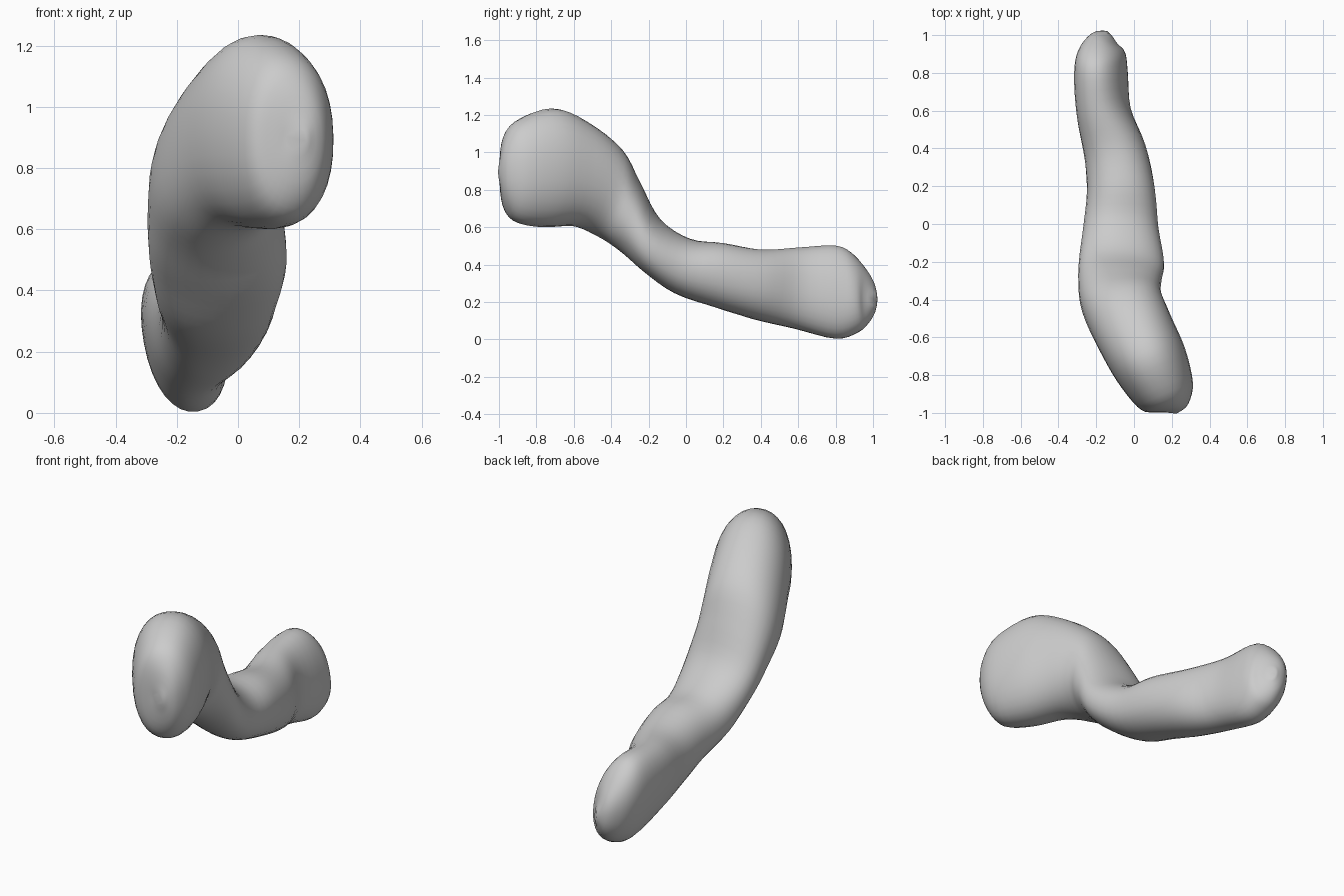
import bpy, bmesh, math
from mathutils import Vector

if "Cube" in bpy.data.objects:
    bpy.data.objects.remove(bpy.data.objects["Cube"])

# Cross-sections front to back: top point, bottom point, half width
S = [
    ((.19, -1.0, .93), (.19, -1.0, .86), .035),
    ((.19, -.975, 1.07), (.19, -.975, .72), .10),
    ((.16, -.90, 1.17), (.17, -.91, .63), .16),
    ((.07, -.72, 1.235), (.11, -.77, .60), .20),
    ((-.01, -.55, 1.17), (.02, -.60, .605), .21),
    ((-.07, -.35, 1.02), (-.06, -.48, .555), .215),
    ((-.08, -.24, .83), (-.07, -.37, .485), .22),
    ((-.05, -.14, .64), (-.08, -.23, .37), .225),
    ((-.05, .02, .535), (-.09, -.06, .25), .20),
    ((-.06, .20, .515), (-.08, .16, .17), .18),
    ((-.12, .40, .48), (-.08, .36, .11), .165),
    ((-.20, .60, .49), (-.12, .58, .06), .14),
    ((-.22, .80, .50), (-.13, .80, .005), .135),
    ((-.21, .90, .45), (-.13, .92, .04), .12),
    ((-.17, .975, .35), (-.13, .975, .10), .08),
    ((-.13, 1.0, .25), (-.12, 1.0, .18), .03),
]
SIDES, STEPS, POW = 32, 4, 0.92


def spline(vals, i, t):
    # Catmull-Rom interpolation between stations
    n = len(vals) - 1
    a, b, c, d = (vals[max(0, min(n, i + k))] for k in (-1, 0, 1, 2))
    return (b * 2 + (c - a) * t + (a * 2 - b * 5 + c * 4 - d) * t * t
            + (b * 3 - a - c * 3 + d) * t ** 3) * 0.5


def spow(v):
    return math.copysign(abs(v) ** POW, v)


tops = [Vector(s[0]) for s in S]
bots = [Vector(s[1]) for s in S]
wid = [s[2] for s in S]
rows = []
for i in range(len(S) - 1):
    for k in range(STEPS):
        rows.append([spline(v, i, k / STEPS) for v in (tops, bots, wid)])
rows.append([tops[-1], bots[-1], wid[-1]])
centres = [(r[0] + r[1]) / 2 for r in rows]

# Curved body lofted through the sections
bm = bmesh.new()
rings = []
for j, (top, bot, w) in enumerate(rows):
    tan = centres[min(j + 3, len(rows) - 1)] - centres[max(j - 3, 0)]
    up = (top - bot) / 2
    side = tan.cross(up).normalized() * w
    ring = []
    for k in range(SIDES):
        a = 2 * math.pi * k / SIDES
        ring.append(bm.verts.new(centres[j] + side * spow(math.cos(a)) + up * spow(math.sin(a))))
    rings.append(ring)
for r0, r1 in zip(rings, rings[1:]):
    for k in range(SIDES):
        n = (k + 1) % SIDES
        bm.faces.new((r0[k], r0[n], r1[n], r1[k]))
# Rounded end caps
bm.faces.new(rings[0])
bm.faces.new(rings[-1])
bmesh.ops.recalc_face_normals(bm, faces=bm.faces)
for f in bm.faces:
    f.smooth = True
mesh = bpy.data.meshes.new("curved_body")
bm.to_mesh(mesh)
bm.free()
body = bpy.data.objects.new("curved_body", mesh)
bpy.context.collection.objects.link(body)
